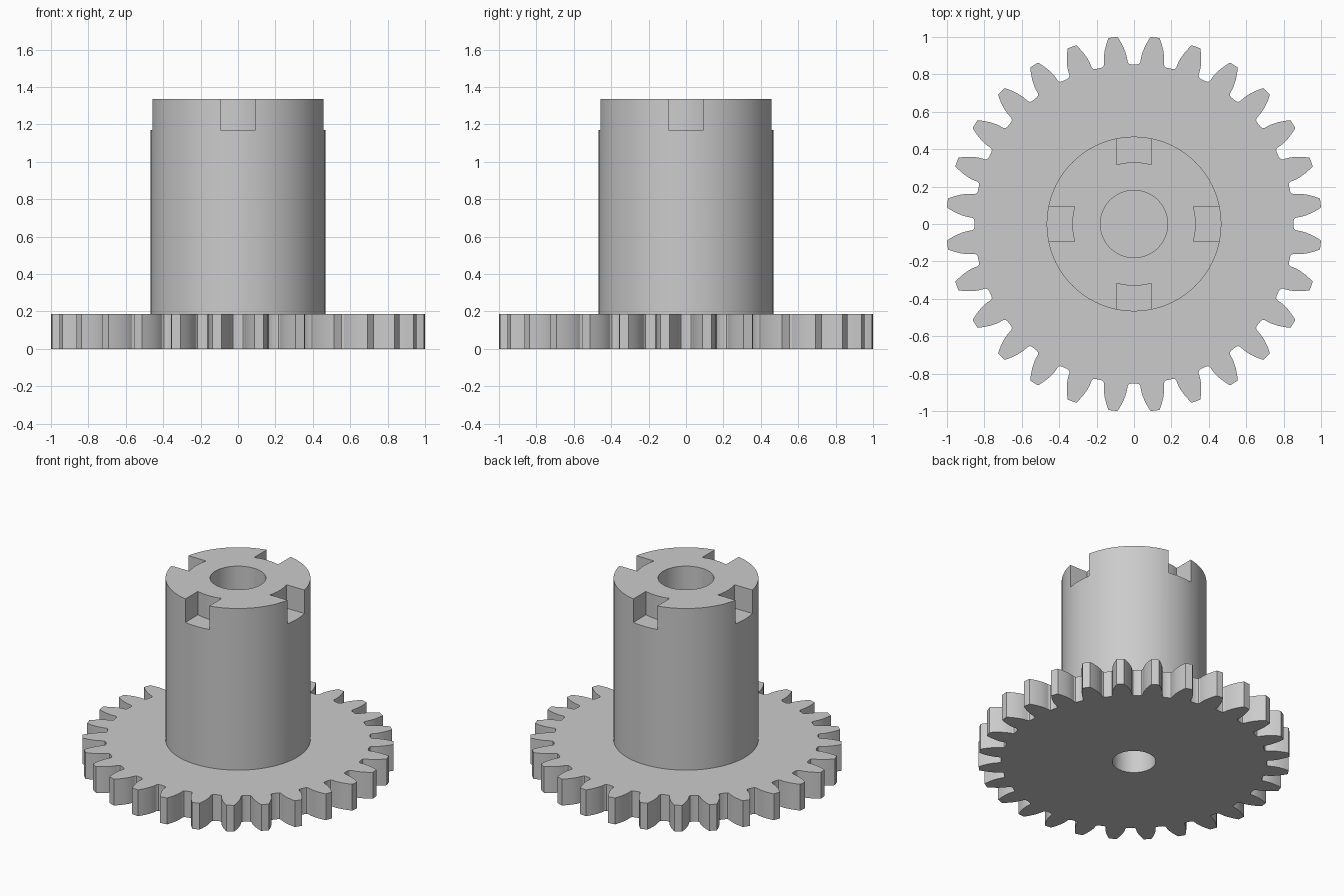
import bpy, bmesh
from math import sin, cos, tan, acos, asin, radians, pi, sqrt

if "Cube" in bpy.data.objects:
    bpy.data.objects.remove(bpy.data.objects["Cube"])

TEETH, TIP_R = 28, 1.004
GEAR_H, HUB_R, HUB_H = 0.187, 0.467, 1.337
SLOT_Z, SLOT_HALF, SLOT_R = 1.17, 0.094, 0.33

grey = bpy.data.materials.new("plain grey")
grey.use_nodes = True
colour = (0.6, 0.6, 0.6, 1)
grey.diffuse_color = colour
grey.node_tree.nodes["Principled BSDF"].inputs["Base Color"].default_value = colour


def prism(name, outline, z0, z1):
    """Extrude a counter-clockwise outline between two heights."""
    bm = bmesh.new()
    face = bm.faces.new([bm.verts.new((x, y, z0)) for x, y in outline])
    up = bmesh.ops.extrude_face_region(bm, geom=[face])["geom"]
    top = [v for v in up if isinstance(v, bmesh.types.BMVert)]
    bmesh.ops.translate(bm, verts=top, vec=(0, 0, z1 - z0))
    bmesh.ops.recalc_face_normals(bm, faces=bm.faces)
    mesh = bpy.data.meshes.new(name)
    bm.to_mesh(mesh)
    bm.free()
    mesh.materials.append(grey)
    obj = bpy.data.objects.new(name, mesh)
    bpy.context.collection.objects.link(obj)
    return obj


def circle(r, n=96):
    return [(r * cos(2 * pi * i / n), r * sin(2 * pi * i / n)) for i in range(n)]


def cut(obj, cutters):
    """Subtract the cutters and apply the result."""
    bpy.context.view_layer.objects.active = obj
    for c in cutters:
        c.hide_render = True
        mod = obj.modifiers.new("cut", "BOOLEAN")
        mod.operation, mod.solver, mod.object = "DIFFERENCE", "EXACT", c
        bpy.ops.object.modifier_apply(modifier=mod.name)
        bpy.data.objects.remove(c)


def gear_outline():
    """Involute teeth with small root fillets."""
    module = 2 * TIP_R / (TEETH + 2)
    pitch_r = module * TEETH / 2
    root_r = pitch_r - 1.25 * module
    pressure = radians(20)
    base_r = pitch_r * cos(pressure)
    base_half = pi / (2 * TEETH) + tan(pressure) - pressure
    # One flank as (radius, angle from tooth centre), root to tip
    flank = [(root_r, base_half + 0.021), (root_r + 0.004, base_half + 0.009),
             (root_r + 0.013, base_half + 0.002)]
    for i in range(7):
        r = base_r + (TIP_R - base_r) * i / 6
        a = acos(base_r / r)
        flank.append((r, base_half - (tan(a) - a)))
    tooth = [(r, -a) for r, a in flank] + flank[::-1]
    points = []
    for k in range(TEETH):
        centre = 2 * pi * (k + 0.5) / TEETH
        points += [(r * cos(centre + a), r * sin(centre + a)) for r, a in tooth]
    return points


def slot_outline(turn):
    """Slot open outward, with its inner wall concentric to the hub."""
    half = asin(SLOT_HALF / SLOT_R)
    arc = [(SLOT_R * cos(a), SLOT_R * sin(a))
           for a in (half * (1 - i / 4) for i in range(9))]
    pts = arc + [(0.6, -SLOT_HALF), (0.6, SLOT_HALF)]
    c, s = cos(turn), sin(turn)
    return [(x * c - y * s, x * s + y * c) for x, y in pts]


# Toothed wheel with the lower shaft hole
gear = prism("gear_wheel", gear_outline(), 0, GEAR_H)
cut(gear, [prism("lower_bore", circle(0.14), -0.1, GEAR_H + 0.1)])

# Hub with blind holes at both ends and four drive slots
hub = prism("slotted_hub", circle(HUB_R), GEAR_H, HUB_H)
cutters = [prism("upper_bore", circle(0.18), 0.7, HUB_H + 0.1),
           prism("lower_bore", circle(0.14), 0, 0.5)]
cutters += [prism("slot", slot_outline(k * pi / 2), SLOT_Z, HUB_H + 0.1) for k in range(4)]
cut(hub, cutters)

# Smooth round walls, keep edges sharp
bpy.ops.object.select_all(action="DESELECT")
for obj in (gear, hub):
    obj.select_set(True)
bpy.context.view_layer.objects.active = hub
bpy.ops.object.shade_smooth_by_angle(angle=radians(25))
